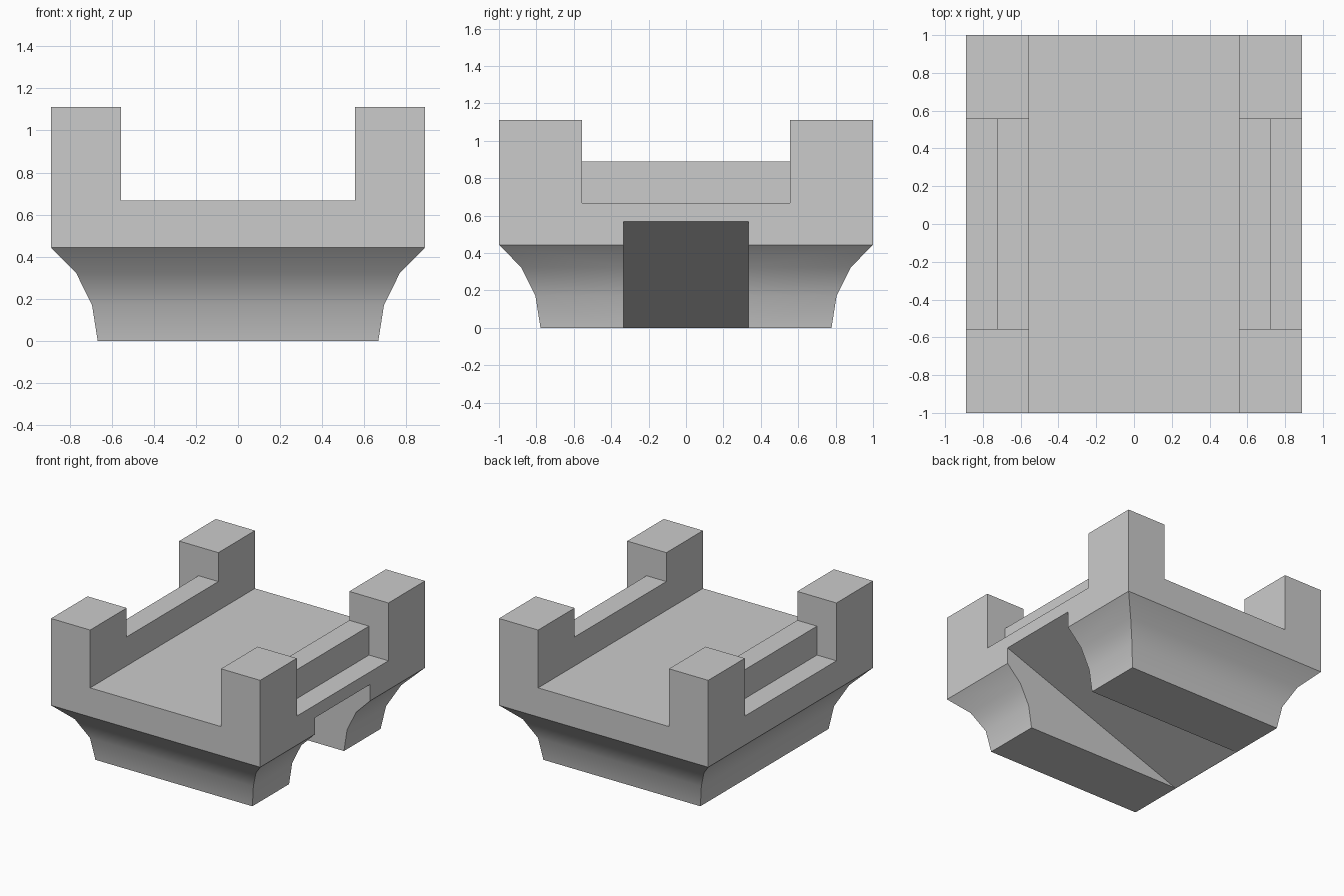
import bpy, bmesh
from math import radians

if "Cube" in bpy.data.objects:
    bpy.data.objects.remove(bpy.data.objects["Cube"])


def make_object(name, bm):
    bmesh.ops.recalc_face_normals(bm, faces=bm.faces)
    mesh = bpy.data.meshes.new(name)
    bm.to_mesh(mesh)
    bm.free()
    obj = bpy.data.objects.new(name, mesh)
    bpy.context.collection.objects.link(obj)
    return obj


def prism(name, outline, y0, y1):
    """Extrude an (x, z) outline along y."""
    bm = bmesh.new()
    face = bm.faces.new([bm.verts.new((x, y0, z)) for x, z in outline])
    ext = bmesh.ops.extrude_face_region(bm, geom=[face])["geom"]
    verts = [v for v in ext if isinstance(v, bmesh.types.BMVert)]
    bmesh.ops.translate(bm, verts=verts, vec=(0, y1 - y0, 0))
    return make_object(name, bm)


def box(name, x0, x1, y0, y1, z0, z1):
    return prism(name, [(x0, z0), (x1, z0), (x1, z1), (x0, z1)], y0, y1)


def cut(obj, cutter):
    cutter.hide_render = True
    mod = obj.modifiers.new("cut", "BOOLEAN")
    mod.operation = "DIFFERENCE"
    mod.solver = "EXACT"
    mod.object = cutter
    bpy.context.view_layer.objects.active = obj
    bpy.ops.object.modifier_apply(modifier=mod.name)
    bpy.data.objects.remove(cutter, do_unlink=True)


# Rectangular body with a flared foot: (half x, z), half y is 0.111 larger
profile = [(0.667, 0), (0.694, 0.171), (0.77, 0.324), (0.889, 0.444), (0.889, 1.111)]
bm = bmesh.new()
rings = []
for hx, z in profile:
    hy = hx + 0.111
    rings.append([bm.verts.new((sx * hx, sy * hy, z))
                  for sx, sy in ((-1, -1), (1, -1), (1, 1), (-1, 1))])
for lo, hi in zip(rings, rings[1:]):
    for i in range(4):
        j = (i + 1) % 4
        bm.faces.new((lo[i], lo[j], hi[j], hi[i]))
bm.faces.new(rings[0])
bm.faces.new(rings[-1])
body = make_object("footed_tray", bm)

# Open tray floor between the corner posts
cut(body, box("floor_cutter", -0.556, 0.556, -1.2, 1.2, 0.667, 1.4))
# Side rails lower than the posts
cut(body, box("rail_cutter", -1.2, 1.2, -0.556, 0.556, 0.889, 1.4))
# Outer ledges beside the rails
for s in (-1, 1):
    x0, x1 = sorted((s * 0.724, s * 1.2))
    cut(body, box("ledge_cutter", x0, x1, -0.556, 0.556, 0.667, 1.3))
# Sloping channel under the right side
slope = 0.57 / 1.549
cut(body, prism("channel_cutter",
                [(-0.9, -0.24 * slope), (1.2, 1.86 * slope), (1.2, -0.24 * slope)],
                -0.333, 0.333))

# Smooth the flared foot only, keep all other edges sharp
bpy.ops.object.select_all(action="DESELECT")
body.select_set(True)
bpy.context.view_layer.objects.active = body
bpy.ops.object.shade_smooth_by_angle(angle=radians(19.3))
